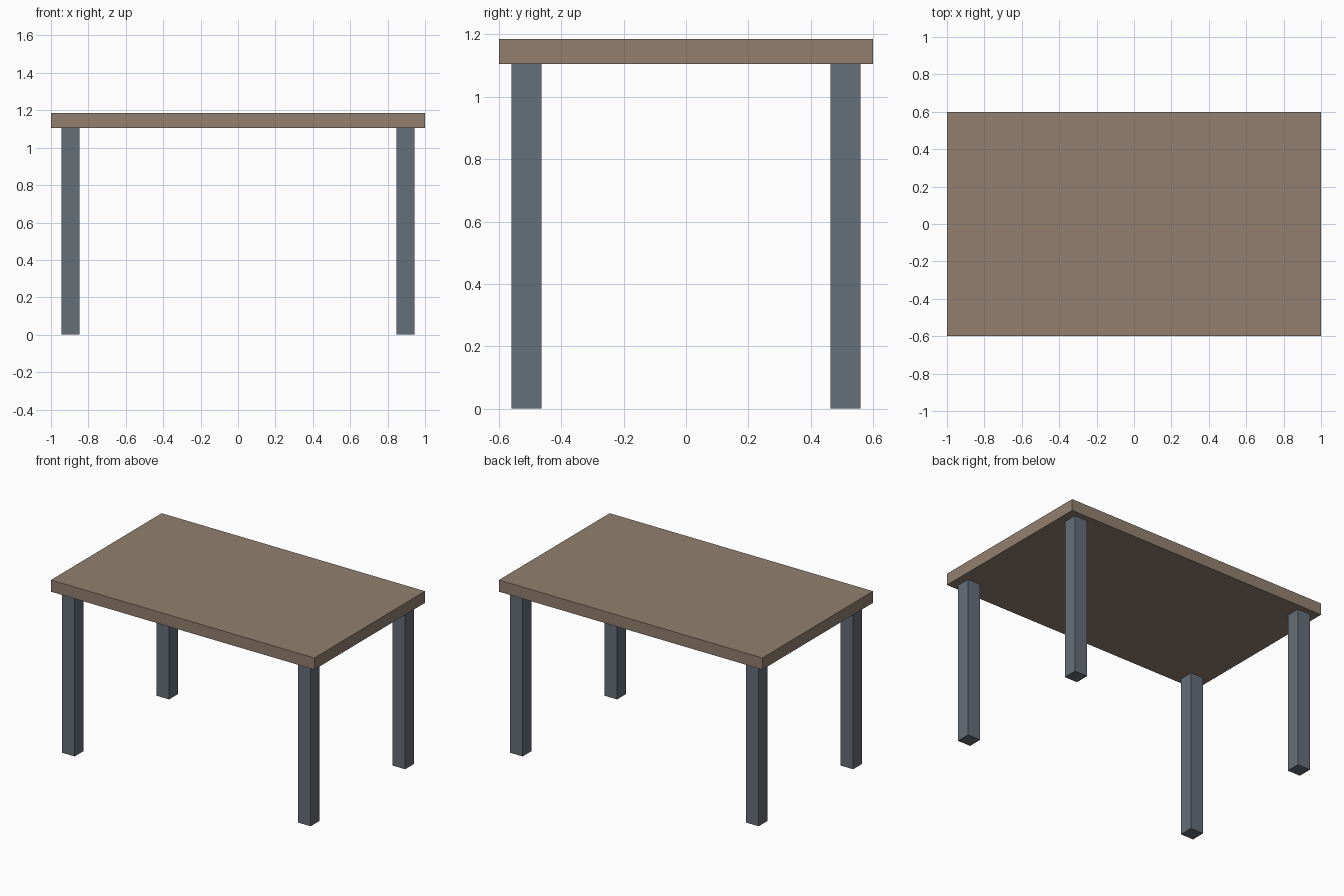
import bpy

if "Cube" in bpy.data.objects:
    bpy.data.objects.remove(bpy.data.objects["Cube"])


def material(name, color):
    mat = bpy.data.materials.new(name)
    mat.diffuse_color = (*color, 1.0)
    mat.use_nodes = True
    mat.node_tree.nodes["Principled BSDF"].inputs["Base Color"].default_value = mat.diffuse_color
    return mat


def box(name, center, size, mat):
    bpy.ops.mesh.primitive_cube_add(size=1, location=center)
    obj = bpy.context.object
    obj.name = name
    obj.scale = size
    bpy.ops.object.transform_apply(location=False, rotation=False, scale=True)
    obj.data.materials.append(mat)
    return obj


wood = material("brown_wood", (0.29, 0.215, 0.16))
metal = material("slate_grey", (0.13, 0.156, 0.188))

TOP_Z, THICK = 1.185, 0.08
LEG_H, LEG_W = TOP_Z - THICK, 0.097
LEG_X, LEG_Y = 0.896, 0.512

# Table top
box("table_top", (0, 0, TOP_Z - THICK / 2), (2.0, 1.2, THICK), wood)

# Four square legs, set in from the corners
for y_name, sy in (("front", -1), ("back", 1)):
    for x_name, sx in (("left", -1), ("right", 1)):
        box(f"{y_name}_{x_name}_leg", (sx * LEG_X, sy * LEG_Y, LEG_H / 2),
            (LEG_W, LEG_W, LEG_H), metal)
